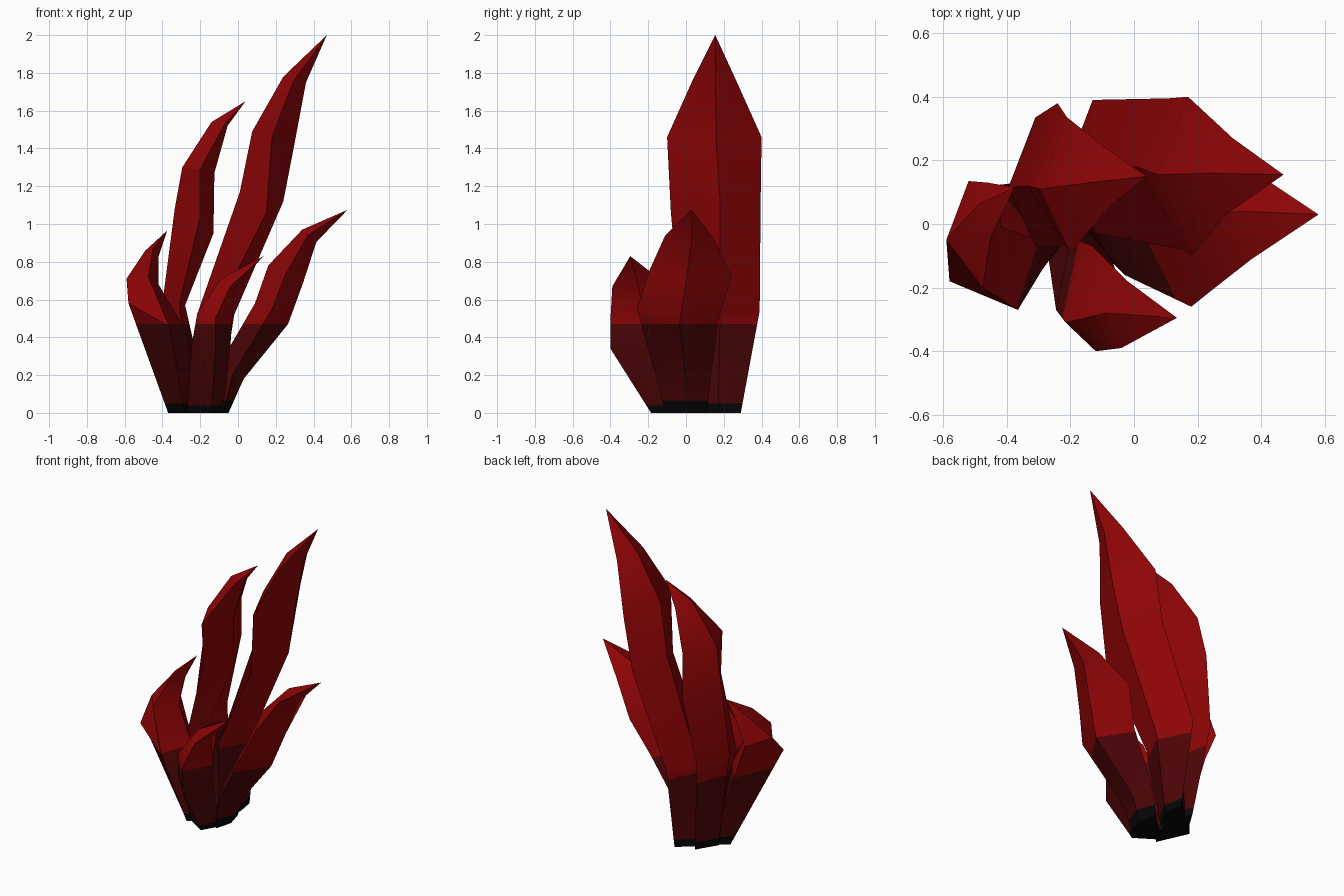
import bpy, bmesh
from mathutils import Vector


def material(name, rgb):
    m = bpy.data.materials.new(name)
    m.diffuse_color = (*rgb, 1)
    return m


MATS = [material("black", (0.002, 0.002, 0.002)),
        material("dark red", (0.075, 0.0015, 0.002)),
        material("red", (0.28, 0.0015, 0.002))]


def blade(name, tip, rings, black_top=0.05):
    """Four-sided tapering blade; each ring is left, front, right, back corner."""
    cuts = (black_top, 0.47)
    bm = bmesh.new()
    loops = [[bm.verts.new(Vector(p)) for p in ring] for ring in rings]
    bm.faces.new(loops[0])
    for low, high in zip(loops, loops[1:]):
        for i in range(4):
            j = (i + 1) % 4
            bm.faces.new((low[i], low[j], high[j], high[i]))
    top = bm.verts.new(tip)
    for i in range(4):
        bm.faces.new((loops[-1][i], loops[-1][(i + 1) % 4], top))
    # colour bands by height
    for z in cuts:
        geom = bm.verts[:] + bm.edges[:] + bm.faces[:]
        bmesh.ops.bisect_plane(bm, geom=geom, plane_co=(0, 0, z), plane_no=(0, 0, 1))
    bmesh.ops.recalc_face_normals(bm, faces=bm.faces)
    for f in bm.faces:
        f.material_index = sum(f.calc_center_median().z > z for z in cuts)
    mesh = bpy.data.meshes.new(name)
    bm.to_mesh(mesh)
    bm.free()
    for m in MATS:
        mesh.materials.append(m)
    obj = bpy.data.objects.new(name, mesh)
    bpy.context.collection.objects.link(obj)
    bpy.context.view_layer.objects.active = obj
    obj.select_set(True)
    bpy.ops.object.shade_smooth_by_angle()
    obj.select_set(False)


# tallest blade at the back
blade("tall_blade", (0.47, 0.155, 2.0), [
    [(-0.24, 0.19, 0), (-0.17, 0.04, 0), (-0.10, 0.17, 0), (-0.12, 0.29, 0)],
    [(-0.21, 0.18, 0.54), (-0.12, -0.03, 0.52), (-0.02, 0.18, 0.52), (-0.13, 0.39, 0.54)],
    [(0.01, 0.18, 1.17), (0.15, -0.08, 1.06), (0.24, 0.18, 1.12), (0.11, 0.395, 1.12)],
    [(0.075, 0.155, 1.49), (0.18, -0.10, 1.46), (0.30, 0.16, 1.43), (0.17, 0.40, 1.46)],
    [(0.24, 0.16, 1.78), (0.29, 0.03, 1.75), (0.36, 0.155, 1.75), (0.31, 0.27, 1.75)],
])

# second blade, left of the tallest
blade("middle_blade", (0.04, 0.15, 1.65), [
    [(-0.32, 0.12, 0), (-0.25, -0.04, 0), (-0.15, 0.10, 0), (-0.24, 0.25, 0)],
    [(-0.395, 0.115, 0.62), (-0.31, -0.07, 0.58), (-0.28, 0.12, 0.57), (-0.31, 0.335, 0.60)],
    [(-0.335, 0.12, 1.08), (-0.20, -0.07, 1.04), (-0.13, 0.14, 0.95), (-0.24, 0.38, 1.04)],
    [(-0.295, 0.11, 1.30), (-0.20, -0.09, 1.29), (-0.125, 0.13, 1.27), (-0.21, 0.335, 1.30)],
    [(-0.14, 0.13, 1.54), (-0.07, 0.06, 1.53), (-0.055, 0.145, 1.52), (-0.09, 0.24, 1.53)],
])

# short blade curling on the left
blade("left_blade", (-0.375, 0.115, 0.965), [
    [(-0.37, 0.07, 0), (-0.28, -0.13, 0), (-0.20, -0.03, 0), (-0.28, 0.14, 0)],
    [(-0.58, -0.18, 0.58), (-0.365, -0.27, 0.46), (-0.27, -0.06, 0.42), (-0.45, 0.12, 0.52)],
    [(-0.59, -0.05, 0.71), (-0.475, -0.20, 0.72), (-0.42, -0.01, 0.68), (-0.52, 0.135, 0.70)],
    [(-0.49, 0.06, 0.86), (-0.45, -0.04, 0.87), (-0.42, 0.05, 0.83), (-0.46, 0.13, 0.84)],
])

# short blade at the front
blade("front_blade", (0.135, -0.295, 0.83), [
    [(-0.27, -0.10, 0), (-0.14, -0.185, 0), (-0.08, -0.08, 0), (-0.17, 0.02, 0)],
    [(-0.245, -0.27, 0.36), (-0.12, -0.40, 0.34), (-0.04, -0.20, 0.36), (-0.20, -0.04, 0.40)],
    [(-0.215, -0.31, 0.53), (-0.12, -0.40, 0.50), (-0.03, -0.22, 0.50), (-0.13, -0.07, 0.58)],
    [(-0.09, -0.28, 0.71), (-0.04, -0.39, 0.67), (-0.02, -0.25, 0.66), (-0.02, -0.18, 0.74)],
], 0.04)

# leaning blade on the right
blade("right_blade", (0.58, 0.03, 1.075), [
    [(-0.18, 0.0, 0), (-0.08, -0.11, 0), (-0.05, 0.0, 0), (-0.08, 0.11, 0)],
    [(-0.09, -0.01, 0.27), (-0.03, -0.16, 0.20), (0.03, 0.0, 0.18), (-0.03, 0.13, 0.18)],
    [(0.09, -0.03, 0.58), (0.18, -0.26, 0.55), (0.265, -0.035, 0.47), (0.14, 0.17, 0.49)],
    [(0.16, 0.02, 0.78), (0.255, -0.20, 0.74), (0.345, 0.0, 0.69), (0.24, 0.24, 0.72)],
    [(0.34, 0.04, 0.97), (0.37, -0.11, 0.94), (0.415, 0.03, 0.905), (0.40, 0.15, 0.92)],
], 0.065)
